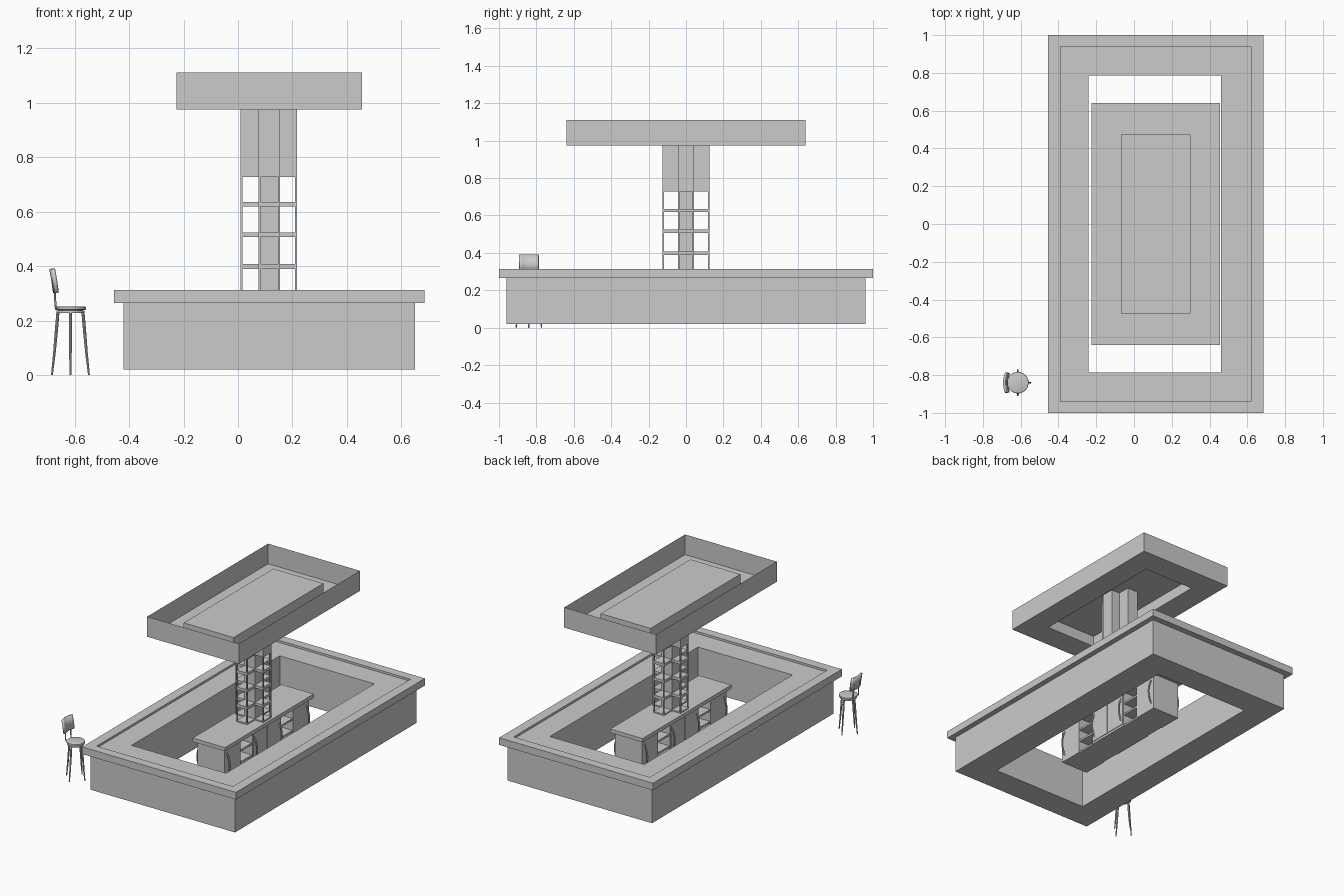
import bpy, bmesh, math
from mathutils import Vector

if "Cube" in bpy.data.objects:
    bpy.data.objects.remove(bpy.data.objects["Cube"])


def finish(name, bm, smooth=False):
    bmesh.ops.recalc_face_normals(bm, faces=bm.faces)
    me = bpy.data.meshes.new(name)
    bm.to_mesh(me)
    bm.free()
    ob = bpy.data.objects.new(name, me)
    bpy.context.collection.objects.link(ob)
    if smooth:
        bpy.ops.object.select_all(action='DESELECT')
        ob.select_set(True)
        bpy.context.view_layer.objects.active = ob
        bpy.ops.object.shade_smooth_by_angle()
    return ob


def boxes(name, items):
    """One object from boxes given as (x0, x1, y0, y1, z0, z1)."""
    bm = bmesh.new()
    for x0, x1, y0, y1, z0, z1 in items:
        vs = bmesh.ops.create_cube(bm, size=1)['verts']
        for v in vs:
            v.co = ((x0 + x1) / 2 + v.co.x * (x1 - x0),
                    (y0 + y1) / 2 + v.co.y * (y1 - y0),
                    (z0 + z1) / 2 + v.co.z * (z1 - z0))
    return finish(name, bm)


def rect_loft(name, rings, closed=False, cap=False):
    """Skin rectangles (x0, x1, half_y, z) in order."""
    bm = bmesh.new()
    loops = [[bm.verts.new(p) for p in ((a, -h, z), (b, -h, z), (b, h, z), (a, h, z))]
             for a, b, h, z in rings]
    pairs = list(zip(loops, loops[1:]))
    if closed:
        pairs.append((loops[-1], loops[0]))
    for p, q in pairs:
        for i in range(4):
            j = (i + 1) % 4
            bm.faces.new((p[i], p[j], q[j], q[i]))
    if cap:
        bm.faces.new(loops[-1])
    return finish(name, bm)


def tube(name, points, radii, sides=10):
    """Round bar through points with a radius at each."""
    bm = bmesh.new()
    pts = [Vector(p) for p in points]
    loops = []
    for i, p in enumerate(pts):
        t = (pts[min(i + 1, len(pts) - 1)] - pts[max(i - 1, 0)]).normalized()
        u = t.cross(Vector((0.3, 1, 0))).normalized()
        w = t.cross(u)
        loops.append([bm.verts.new(p + radii[i] * (u * math.cos(k * math.tau / sides)
                                                   + w * math.sin(k * math.tau / sides)))
                      for k in range(sides)])
    for p, q in zip(loops, loops[1:]):
        for k in range(sides):
            j = (k + 1) % sides
            bm.faces.new((p[k], p[j], q[j], q[k]))
    bm.faces.new(loops[0])
    bm.faces.new(loops[-1])
    return finish(name, bm, True)


# Counter ring: base, overhanging top and recessed work surface
rect_loft('bar_counter', [
    (-.42, .65, .96, .02), (-.42, .65, .96, .265), (-.455, .685, 1, .265),
    (-.455, .685, 1, .313), (-.39, .62, .94, .313), (-.39, .62, .94, .299),
    (-.24, .46, .785, .299), (-.24, .46, .785, .02)], closed=True)

# Canopy: thin outer wall, bottom frame and raised centre panel
rect_loft('canopy', [
    (-.225, .455, .64, 1.11), (-.225, .455, .64, .975),
    (-.07, .30, .475, .975), (-.07, .30, .475, 1.047)], cap=True)

# Central cabinet: top slab, three closed units, open shelves between
CX, TOP = .113, .29
boxes('cabinet_top', [(CX - .12, CX + .12, -.47, .47, TOP - .025, TOP)])
boxes('cabinet_units', [(CX - .1, CX + .1, a, b, .02, TOP - .025)
                        for a, b in ((-.445, -.28), (-.15, .15), (.28, .445))])
boxes('cabinet_shelves', [(CX - .095, CX + .095, a, b, z, z + .012)
                          for a, b in ((-.28, -.15), (.15, .28))
                          for z in (.02, .10, .18)])
boxes('door_gaps', [(CX + s * .102 - .002, CX + s * .102 + .002, a, b, .035, .255)
                    for s in (-1, 1) for a, b in ((-.145, -.003), (.003, .145))])

# Bowed door handles
for s in (-1, 1):
    for i, y in enumerate((-.42, -.13, .13, .42)):
        pts = [(CX + s * (.1 + .022 * math.sin(math.pi * t / 8)), y, .06 + .17 * t / 8)
               for t in range(9)]
        tube(f'door_handle_{s}_{i}', pts, [.005] * 9, 8)

# Display column: core, cross-shaped head and open shelf arms
X0, X1, A0, A1 = .01, .217, .075, .155
Y, B0, B1 = .125, -.043, .043
boxes('column_core', [(A0, A1, B0, B1, TOP, .975)])
boxes('column_head', [(A0, A1, -Y, B0, .727, 1.047), (A0, A1, B1, Y, .727, 1.047),
                      (X0, A0, B0, B1, .727, 1.047), (A1, X1, B0, B1, .727, 1.047),
                      (A0, A1, B0, B1, .975, 1.047)])
shelves, posts, T = [], [], .007
for z in (TOP, .39, .506, .618):
    h = .018 if z > TOP else .008
    shelves += [(A0, A1, -Y, B0, z, z + h), (A0, A1, B1, Y, z, z + h),
                (X0, A0, B0, B1, z, z + h), (A1, X1, B0, B1, z, z + h)]
for y in (-Y, Y - T):
    posts += [(x, x + T, y, y + T, TOP, .727) for x in (A0, A1 - T)]
for x in (X0, X1 - T):
    posts += [(x, x + T, y, y + T, TOP, .727) for y in (B0, B1 - T)]
boxes('column_shelves', shelves)
boxes('column_posts', posts)

# Stool: round seat on a thinner disc
SX, SY = -.615, -.84


def disc(name, r, z0, z1, bevel):
    bm = bmesh.new()
    bmesh.ops.create_cone(bm, cap_ends=True, segments=32, radius1=r, radius2=r, depth=z1 - z0)
    bmesh.ops.translate(bm, verts=bm.verts, vec=(SX, SY, (z0 + z1) / 2))
    rims = [e for e in bm.edges if abs(e.verts[0].co.z - e.verts[1].co.z) < 1e-6]
    bmesh.ops.bevel(bm, geom=rims, offset=bevel, segments=2, profile=.5, affect='EDGES')
    finish(name, bm, True)


disc('stool_seat', .057, .239, .251, .004)
disc('stool_seat_frame', .052, .227, .237, .002)
disc('stool_seat_core', .045, .235, .241, .001)

# Four splayed, tapering legs
for i in range(4):
    c, s = round(math.cos(i * math.pi / 2)), round(math.sin(i * math.pi / 2))
    tube(f'stool_leg_{i}', [(SX + c * r, SY + s * r, z) for r, z in
                            ((.046, .23), (.052, .16), (.059, .08), (.068, 0))],
         (.006, .006, .005, .0035))

# Back supports and curved, leaning backrest
for i, y in enumerate((-.028, .028)):
    tube(f'back_support_{i}', [(SX - .045, SY + y, .243), (SX - .055, SY + y, .25),
                               (SX - .057, SY + y, .30), (SX - .066, SY + y, .35)], [.004] * 4)
bm = bmesh.new()
rows = []
for z, lean in ((.302, -.052), (.345, -.058), (.39, -.066)):
    rows.append([bm.verts.new((SX + lean - .006 + .010 * (k / 4) ** 2, SY + k * .013, z))
                 for k in range(-4, 5)])
for p, q in zip(rows, rows[1:]):
    for k in range(8):
        bm.faces.new((p[k], p[k + 1], q[k + 1], q[k]))
back = finish('stool_backrest', bm, True)
mod = back.modifiers.new('thickness', 'SOLIDIFY')
mod.thickness = .012
mod.offset = 0
